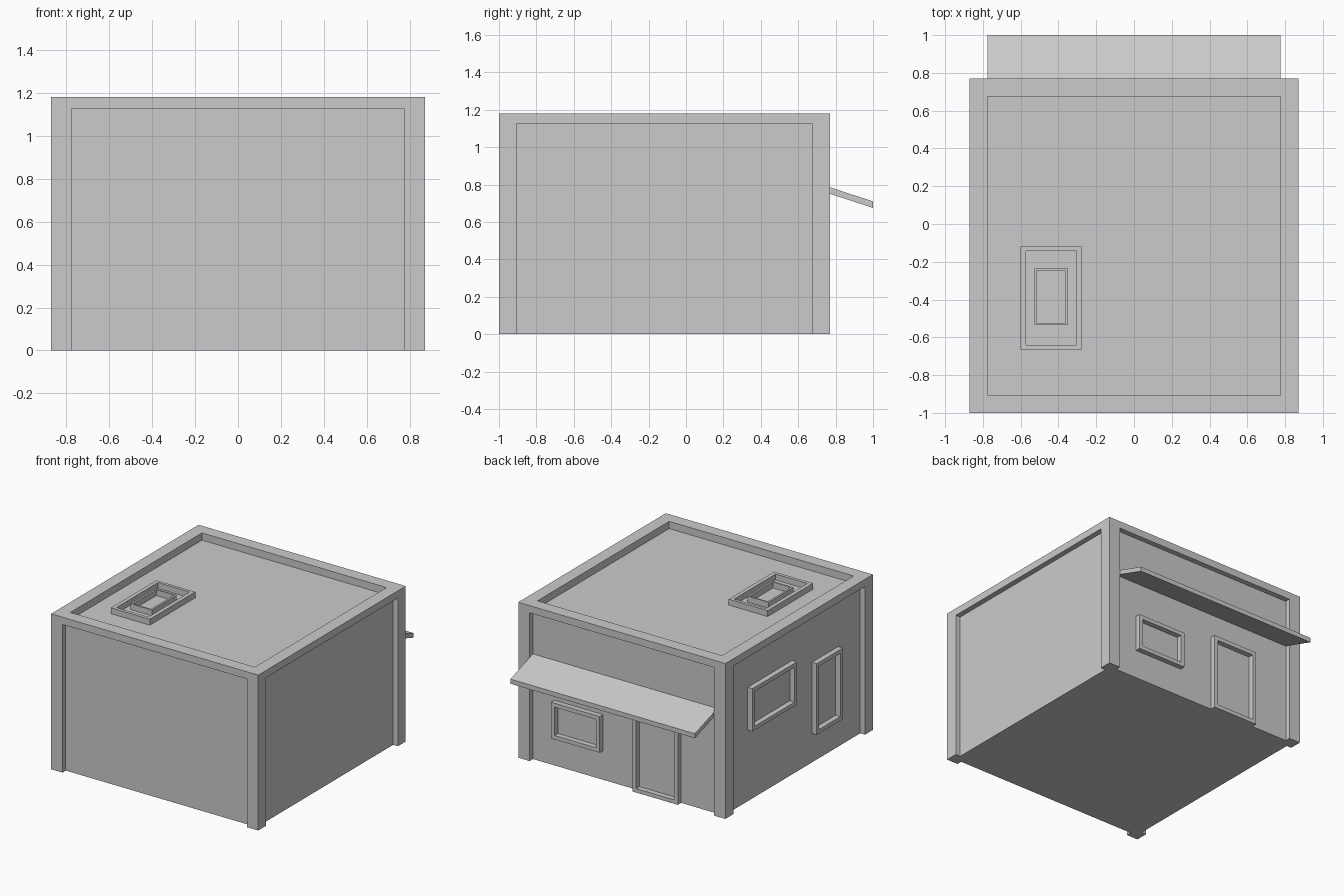
import bpy, bmesh

if "Cube" in bpy.data.objects:
    bpy.data.objects.remove(bpy.data.objects["Cube"])


def finish(name, bm):
    bmesh.ops.recalc_face_normals(bm, faces=bm.faces)
    me = bpy.data.meshes.new(name)
    bm.to_mesh(me)
    bm.free()
    ob = bpy.data.objects.new(name, me)
    bpy.context.collection.objects.link(ob)
    return ob


def boxes(name, ranges):
    """One object holding axis-aligned boxes given as (x0, x1, y0, y1, z0, z1)."""
    bm = bmesh.new()
    for x0, x1, y0, y1, z0, z1 in ranges:
        for v in bmesh.ops.create_cube(bm, size=1)["verts"]:
            v.co = ((x0 + x1) / 2 + v.co.x * (x1 - x0),
                    (y0 + y1) / 2 + v.co.y * (y1 - y0),
                    (z0 + z1) / 2 + v.co.z * (z1 - z0))
    return finish(name, bm)


def frame(name, place, outer, inner, d0, d1):
    """Rectangular ring from (a0, a1, b0, b1) outlines; place maps (a, b, depth) to xyz."""
    bm = bmesh.new()
    loops = []
    for (a0, a1, b0, b1), d in ((outer, d0), (outer, d1), (inner, d1), (inner, d0)):
        corners = ((a0, b0), (a1, b0), (a1, b1), (a0, b1))
        loops.append([bm.verts.new(place(a, b, d)) for a, b in corners])
    for k in range(4):
        p, q = loops[k], loops[(k + 1) % 4]
        for i in range(4):
            j = (i + 1) % 4
            bm.faces.new((p[i], p[j], q[j], q[i]))
    return finish(name, bm)


def shrink(r, t):
    return (r[0] + t, r[1] - t, r[2] + t, r[3] - t)


# Building block with corner posts, recessed wall panels and a parapet roof
X, Y0, Y1, H = 0.87, -1.0, 0.77, 1.18
POST, DEEP, BAND = 0.095, 0.04, 1.125
building = boxes("building", [(-X, X, Y0, Y1, 0, H)])
xi, y0i, y1i = X - POST, Y0 + POST, Y1 - POST
cutter = boxes("panel_cutter", [
    (-xi, xi, Y0 - 0.2, Y0 + DEEP, -0.2, BAND),
    (-xi, xi, Y1 - DEEP, Y1 + 0.2, -0.2, BAND),
    (-X - 0.2, -X + DEEP, y0i, y1i, -0.2, BAND),
    (X - DEEP, X + 0.2, y0i, y1i, -0.2, BAND),
    (-xi, xi, y0i, y1i, BAND, H + 0.2),
])
cutter.hide_render = True
mod = building.modifiers.new("panels", "BOOLEAN")
mod.operation, mod.solver, mod.object = "DIFFERENCE", "EXACT", cutter
bpy.context.view_layer.objects.active = building
bpy.ops.object.modifier_apply(modifier=mod.name)
bpy.data.objects.remove(cutter)

# Sloped awning over the entrance
bm = bmesh.new()
profile = ((0.73, 0.798), (1.0, 0.71), (1.0, 0.675), (0.73, 0.763))
face = bm.faces.new([bm.verts.new((-xi, y, z)) for y, z in profile])
ext = bmesh.ops.extrude_face_region(bm, geom=[face])["geom"]
bmesh.ops.translate(bm, vec=(2 * xi, 0, 0),
                    verts=[g for g in ext if isinstance(g, bmesh.types.BMVert)])
finish("awning", bm)

# Door and window frames on the recessed walls
entrance_wall = lambda a, b, d: (a, Y1 - DEEP + d, b)
side_wall = lambda a, b, d: (-X + DEEP - d, a, b)
for name, place, rect in (
    ("door_frame", entrance_wall, (-0.47, -0.09, 0, 0.58)),
    ("entrance_window_frame", entrance_wall, (0.186, 0.595, 0.22, 0.495)),
    ("wide_side_window_frame", side_wall, (-0.09, 0.445, 0.54, 0.865)),
    ("tall_side_window_frame", side_wall, (-0.64, -0.326, 0.22, 0.76)),
):
    frame(name, place, rect, shrink(rect, 0.03), 0, DEEP)

# Roof hatch: two nested curbs
on_roof = lambda a, b, d: (a, b, BAND + d)
frame("roof_hatch_outer_curb", on_roof, (-0.602, -0.275, -0.665, -0.12),
      (-0.572, -0.305, -0.64, -0.143), 0, 0.045)
frame("roof_hatch_inner_curb", on_roof, (-0.53, -0.35, -0.533, -0.235),
      (-0.515, -0.365, -0.523, -0.245), 0, 0.045)
